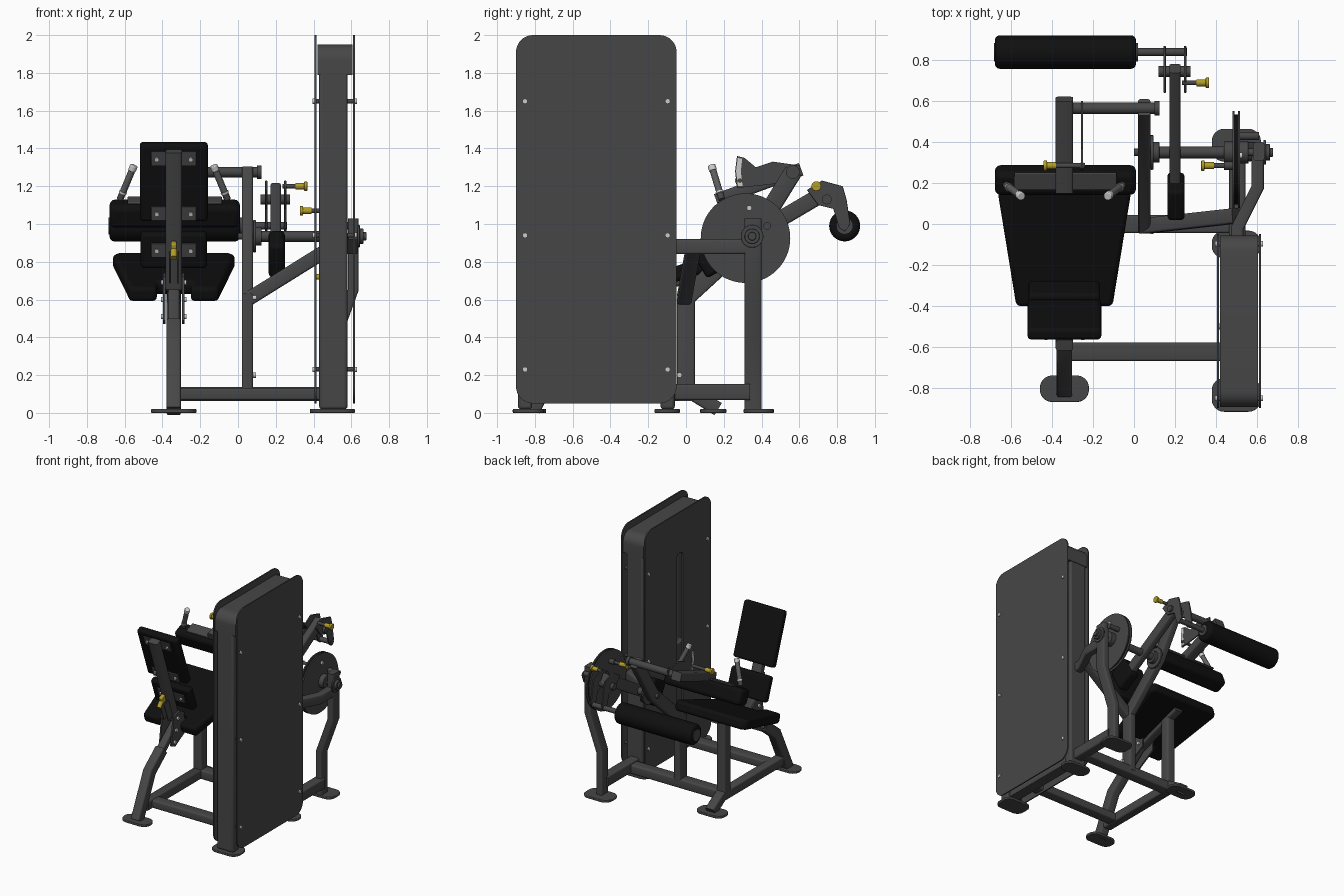
import bpy, bmesh, math
from mathutils import Vector, Matrix

if "Cube" in bpy.data.objects:
    bpy.data.objects.remove(bpy.data.objects["Cube"])


def material(name, c):
    m = bpy.data.materials.new(name)
    m.diffuse_color = (*c, 1)
    m.use_nodes = True
    m.node_tree.nodes["Principled BSDF"].inputs["Base Color"].default_value = m.diffuse_color
    return m


FRAME = material("charcoal frame", (0.062, 0.062, 0.062))
BLACK = material("black upholstery", (0.005, 0.005, 0.005))
YELLOW = material("yellow knob", (0.45, 0.34, 0.02))
SILVER = material("silver metal", (0.6, 0.6, 0.6))
GRIP = material("grey grip", (0.11, 0.11, 0.11))


def finish(name, bm, mat, bevel=0, segs=3):
    bmesh.ops.recalc_face_normals(bm, faces=bm.faces)
    me = bpy.data.meshes.new(name)
    bm.to_mesh(me)
    bm.free()
    me.materials.append(mat)
    ob = bpy.data.objects.new(name, me)
    bpy.context.collection.objects.link(ob)
    if bevel:
        mod = ob.modifiers.new("bevel", 'BEVEL')
        mod.width, mod.segments = bevel, segs
        mod.limit_method, mod.angle_limit = 'ANGLE', math.radians(40)
    return ob


def box(name, loc, size, mat=FRAME, tilt=0, bevel=0.005):
    bm = bmesh.new()
    bmesh.ops.create_cube(bm, size=1)
    bmesh.ops.scale(bm, vec=size, verts=bm.verts)
    bmesh.ops.transform(bm, matrix=Matrix.Translation(loc) @ Matrix.Rotation(math.radians(tilt), 4, 'X'), verts=bm.verts)
    return finish(name, bm, mat, bevel)


def cyl(name, a, b, r, mat=FRAME, sides=24, bevel=0):
    a, b = Vector(a), Vector(b)
    bm = bmesh.new()
    bmesh.ops.create_cone(bm, cap_ends=True, segments=sides, radius1=r, radius2=r, depth=(b - a).length)
    rot = (b - a).to_track_quat('Z', 'Y').to_matrix().to_4x4()
    bmesh.ops.transform(bm, matrix=Matrix.Translation((a + b) / 2) @ rot, verts=bm.verts)
    return finish(name, bm, mat, bevel, 4)


def round_rect(cx, cy, w, h, r, n=6):
    pts = []
    for k, (sx, sy) in enumerate(((1, 1), (-1, 1), (-1, -1), (1, -1))):
        for i in range(n + 1):
            a = math.pi / 2 * (k + i / n)
            pts.append((cx + sx * (w / 2 - r) + r * math.cos(a), cy + sy * (h / 2 - r) + r * math.sin(a)))
    return pts


def prism(name, outline, lo, hi, axis='X', mat=FRAME, bevel=0):
    # 'X': outline in (y, z); 'Z': outline in (x, y)
    bm = bmesh.new()
    f = bm.faces.new([bm.verts.new((lo, u, v) if axis == 'X' else (u, v, lo)) for u, v in outline])
    ext = bmesh.ops.extrude_face_region(bm, geom=[f])
    d = (hi - lo, 0, 0) if axis == 'X' else (0, 0, hi - lo)
    bmesh.ops.translate(bm, vec=d, verts=[v for v in ext['geom'] if isinstance(v, bmesh.types.BMVert)])
    return finish(name, bm, mat, bevel)


def tube(name, pts, w, h, side=(1, 0, 0), mat=FRAME):
    # rounded box section swept along a mitred path
    pts = [Vector(p) for p in pts]
    bm = bmesh.new()
    rings = []
    for i, p in enumerate(pts):
        d0 = (p - pts[i - 1]).normalized() if i else (pts[1] - p).normalized()
        d1 = (pts[i + 1] - p).normalized() if i < len(pts) - 1 else d0
        t = (d0 + d1).normalized()
        s = Vector(side)
        s = (s - t * s.dot(t)).normalized()
        up = s.cross(t) / t.dot(d0)
        rings.append([bm.verts.new(p + s * u + up * v) for u, v in round_rect(0, 0, w, h, 0.012, 3)])
    n = len(rings[0])
    for a, b in zip(rings, rings[1:]):
        for j in range(n):
            bm.faces.new((a[j], a[(j + 1) % n], b[(j + 1) % n], b[j]))
    bm.faces.new(rings[0])
    bm.faces.new(rings[-1])
    return finish(name, bm, mat)


def knob(name, p, d, stem=0.07):
    p, d = Vector(p), Vector(d)
    cyl(name + "_stem", p, p + d * stem, 0.012)
    cyl(name + "_grip", p + d * stem, p + d * (stem + 0.05), 0.017, YELLOW)
    cyl(name + "_head", p + d * (stem + 0.045), p + d * (stem + 0.062), 0.026, YELLOW, bevel=0.005)


# weight tower: two side panels, columns, curved cap
panel_shape = round_rect(-0.475, 1.025, 0.85, 1.95, 0.09, 8)
prism("outer_panel", panel_shape, 0.61, 0.62)
inner = prism("inner_panel", panel_shape, 0.405, 0.415)
cutter = prism("slot_cutter", round_rect(-0.5, 0.98, 0.075, 1.38, 0.03), 0.38, 0.44)
cutter.hide_render = True
cutter.hide_viewport = True
cut = inner.modifiers.new("slot", 'BOOLEAN')
cut.object, cut.solver = cutter, 'EXACT'
cap = [p if p[1] > 1.85 else (p[0], 1.79) for p in round_rect(-0.475, 1.62, 0.84, 0.66, 0.08, 8)]
prism("tower_cap", [p for i, p in enumerate(cap) if p != cap[i - 1]], 0.42, 0.605)
for nm, y in (("front", -0.852), ("rear", -0.097)):
    box("tower_column_" + nm, (0.505, y, 0.92), (0.15, 0.075, 1.8), bevel=0.015)
    for z in (0.23, 0.94, 1.65):
        cyl("panel_spacer", (0.415, y, z), (0.61, y, z), 0.012, sides=12)
        for x, dx in ((0.62, 0.01), (0.405, -0.01)):
            cyl("panel_bolt", (x, y, z), (x + dx, y, z), 0.014, SILVER, 12)
box("tower_base_rail", (0.505, -0.475, 0.1), (0.09, 0.75, 0.08))
box("weight_stack", (0.51, -0.5, 0.52), (0.12, 0.3, 0.76))
for y in (-0.6, -0.4):
    cyl("guide_rod", (0.51, y, 0.1), (0.51, y, 1.8), 0.013, SILVER, 12)
cyl("stack_pin", (0.415, -0.5, 0.72), (0.45, -0.5, 0.72), 0.015, YELLOW, 12)

# foot plates
for nm, x, y, d in (("seat_front", -0.34, -0.805, 0.13), ("seat_rear", -0.34, 0.145, 0.14), ("tower_front", 0.5, -0.835, 0.165),
                    ("tower_rear", 0.5, -0.1, 0.135), ("pivot_leg", 0.5, 0.385, 0.16)):
    prism(nm + "_foot", round_rect(x, y, 0.24, d, 0.06), 0, 0.02, 'Z', bevel=0.005)

# floor frame
X, Y = (1, 0, 0), (0, 1, 0)
tube("front_cross_rail", [(-0.34, -0.625, 0.1), (0.5, -0.625, 0.1)], 0.09, 0.065, Y)
tube("rear_cross_rail", [(-0.34, 0, 0.1), (0.5, 0, 0.1)], 0.09, 0.075, Y)
tube("tower_rear_rail", [(0.505, -0.1, 0.11), (0.505, 0.34, 0.11)], 0.08, 0.085)
tube("seat_rail", [(-0.34, -0.72, 0.1), (-0.34, 0.04, 0.1), (-0.34, 0.17, 0.02)], 0.075, 0.075)
tube("seat_front_leg", [(-0.34, -0.81, 0.015), (-0.34, -0.65, 0.35), (-0.34, -0.5, 0.47)], 0.075, 0.08)
tube("seat_leg_extension", [(-0.34, -0.52, 0.455), (-0.34, -0.3, 0.63)], 0.06, 0.06)
tube("seat_post", [(-0.34, 0.0, 0.1), (-0.34, 0.0, 0.7)], 0.075, 0.08)
tube("seat_under_rail", [(-0.34, -0.34, 0.6), (-0.34, 0.12, 0.75)], 0.07, 0.05)
for x in (-0.39, -0.29):
    prism("seat_bracket", [(-0.45, 0.49), (-0.4, 0.47), (-0.24, 0.56), (-0.24, 0.68), (-0.34, 0.74), (-0.42, 0.72)],
          x - 0.006, x + 0.006)
    for y, z in ((-0.41, 0.51), (-0.39, 0.6), (-0.37, 0.69), (-0.28, 0.6)):
        s = 1 if x > -0.34 else -1
        cyl("bracket_bolt", (x, y, z), (x + s * 0.018, y, z), 0.014, SILVER, 12)

# centre column, brace and pivot leg
tube("centre_column", [(0.05, 0, 0.1), (0.05, 0, 0.61), (0.05, 0.36, 0.94), (0.05, 0.57, 1.28)], 0.06, 0.095)
tube("diagonal_brace", [(0.05, -0.01, 0.6), (0.5, 0.04, 0.88)], 0.075, 0.075, Y)
tube("pivot_leg", [(0.61, 0.355, 1.03), (0.61, 0.355, 0.65), (0.505, 0.355, 0.36), (0.505, 0.355, 0.015)], 0.09, 0.055, Y)
tube("pivot_leg_link", [(0.505, -0.08, 0.88), (0.505, -0.02, 0.88), (0.605, 0.18, 0.88), (0.605, 0.34, 0.88)],
     0.08, 0.06, (0, 0, 1))
for z in (0.2, 0.61):
    cyl("column_bolt", (0.08, -0.035, z), (0.095, -0.035, z), 0.014, SILVER, 12)

# pivot shaft, bearings and cam
P = (0.35, 0.935)
cyl("pivot_shaft", (0.0, *P), (0.67, *P), 0.018)
cyl("pivot_sleeve", (0.12, *P), (0.45, *P), 0.029)
for nm, a, b, r in (("inner_flange", 0.08, 0.095, 0.085), ("inner_bearing", 0.09, 0.125, 0.05), ("outer_flange", 0.632, 0.645, 0.06),
                    ("outer_bearing", 0.64, 0.665, 0.04), ("outer_nut", 0.66, 0.68, 0.022), ("cam_hub", 0.44, 0.56, 0.055)):
    cyl("pivot_" + nm, (a, *P), (b, *P), r, bevel=0.004)
cyl("cam_plate_left", (0.482, 0.315, 0.925), (0.492, 0.315, 0.925), 0.237, sides=64)
cyl("cam_plate_right", (0.508, 0.315, 0.925), (0.518, 0.315, 0.925), 0.237, sides=64)
cyl("cam_groove", (0.49, 0.315, 0.925), (0.51, 0.315, 0.925), 0.22, BLACK, 64)
cyl("cam_stop", (0.5, 0.43, 0.99), (0.61, 0.43, 0.99), 0.02)
cyl("cam_bolt", (0.518, 0.335, 1.085), (0.53, 0.335, 1.085), 0.014, SILVER, 12)
cyl("cam_pin_boss", (0.44, 0.285, 1.07), (0.49, 0.285, 1.07), 0.02)
knob("cam_knob", (0.46, 0.285, 1.07), (-1, 0, 0))

# lever arm, counterweight and ankle roller
tube("lever_arm", [(0.2, 0.08, 0.78), (0.2, 0.76, 1.18)], 0.055, 0.085)
box("counterweight", (0.205, 0.135, 0.84), (0.085, 0.17, 0.2), BLACK, 30, 0.02)
for x in (0.15, 0.25):
    prism("roller_plate", [(0.64, 1.18), (0.72, 1.23), (0.83, 1.2), (0.85, 1.13), (0.87, 1.0), (0.84, 0.96), (0.81, 0.98),
                           (0.78, 1.08), (0.7, 1.1)], x - 0.006, x + 0.006, bevel=0.003)
cyl("roller_hinge", (0.12, 0.745, 1.13), (0.275, 0.745, 1.13), 0.026)
cyl("roller_axle", (-0.675, 0.84, 0.99), (0.26, 0.84, 0.99), 0.02)
cyl("ankle_roller", (-0.68, 0.84, 0.99), (0.01, 0.84, 0.99), 0.082, BLACK, 40, 0.025)
for x in (-0.685, 0.01):
    cyl("roller_end_cap", (x, 0.84, 0.99), (x + 0.01, 0.84, 0.99), 0.045)
knob("lever_knob", (0.235, 0.69, 1.2), (1, 0, 0))

# seat: tapered cushion with a notch at the back
seat = prism("seat", [(-0.235, -0.31), (-0.09, -0.31), (-0.09, -0.19), (0.09, -0.19), (0.09, -0.31), (0.235, -0.31),
                      (0.325, 0.27), (0.29, 0.31), (-0.29, 0.31), (-0.325, 0.27)], -0.04, 0.04, 'Z', BLACK, 0.022)
seat.location = (-0.34, -0.1, 0.72)
seat.rotation_euler = (math.radians(18), 0, 0)

# backrest: two pads on a leaning spine
box("backrest_upper", (-0.34, -0.467, 1.225), (0.36, 0.06, 0.435), BLACK, 20, 0.018)
box("backrest_lower", (-0.34, -0.336, 0.865), (0.35, 0.06, 0.2), BLACK, 20, 0.018)
tube("backrest_spine", [(-0.34, -0.34, 0.66), (-0.34, -0.593, 1.385)], 0.085, 0.055)
for z in (1.345, 1.055, 0.86):
    y = -0.467 - (z - 1.225) * math.tan(math.radians(20)) - 0.036
    box("pad_mount", (-0.34, y, z), (0.24, 0.012, 0.08), FRAME, 20, 0.004)
    for x in (-0.43, -0.41 + 0.16):
        cyl("pad_bolt", (x, y, z), (x, y - 0.016, z - 0.006), 0.012, SILVER, 12)
for x in (-0.36, -0.32):
    box("backrest_lever_side", (x, -0.44, 0.77), (0.008, 0.06, 0.16), FRAME, 20, 0.002)
box("backrest_lever", (-0.34, -0.485, 0.875), (0.03, 0.05, 0.06), YELLOW, 20, 0.008)
cyl("backrest_lever_grip", (-0.34, -0.5, 0.86), (-0.34, -0.53, 0.82), 0.018, YELLOW)

# thigh pad with its arm, cross tube and adjuster quadrant
box("thigh_pad", (-0.335, 0.215, 1.055), (0.69, 0.125, 0.13), BLACK, 22, 0.03)
box("thigh_pad_plate", (-0.335, 0.21, 1.125), (0.5, 0.09, 0.012), FRAME, 22)
tube("thigh_arm", [(-0.34, 0.16, 1.125), (-0.34, 0.61, 1.29)], 0.085, 0.07)
cyl("thigh_cross_tube", (-0.36, 0.565, 1.275), (0.12, 0.565, 1.275), 0.028)
cyl("cross_tube_cap", (0.1, 0.565, 1.275), (0.125, 0.565, 1.275), 0.036)
prism("adjuster_quadrant", [(0.27, 1.19), (0.26, 1.28), (0.27, 1.36), (0.31, 1.35), (0.37, 1.3), (0.46, 1.33), (0.6, 1.31),
                            (0.6, 1.24), (0.45, 1.21)], -0.258, -0.248)
for x in (-0.247, -0.261):
    prism("angle_scale", [(0.275, 1.2), (0.265, 1.28), (0.274, 1.35), (0.298, 1.345), (0.29, 1.28), (0.3, 1.2)],
          x, x + 0.002, mat=SILVER)
knob("adjuster_knob", (-0.24, 0.285, 1.23), (-1, 0, 0), 0.14)

# hand grips, mirrored about the seat centre
for s in (-1, 1):
    a, b = Vector((-0.34 + s * 0.285, 0.19, 1.13)), Vector((-0.34 + s * 0.21, 0.135, 1.31))
    cyl("handle_collar", a, a.lerp(b, 0.2), 0.018, FRAME)
    cyl("handle_ring", a.lerp(b, 0.18), a.lerp(b, 0.23), 0.021, SILVER)
    cyl("handle_grip", a.lerp(b, 0.22), a.lerp(b, 0.85), 0.018, GRIP)
    cyl("handle_tip", a.lerp(b, 0.84), b, 0.021, SILVER, bevel=0.005)

# smooth rounded parts, keep sharp edges
for ob in bpy.context.collection.objects:
    if ob is not cutter:
        ob.select_set(True)
bpy.context.view_layer.objects.active = seat
bpy.ops.object.shade_smooth_by_angle(angle=math.radians(35))
